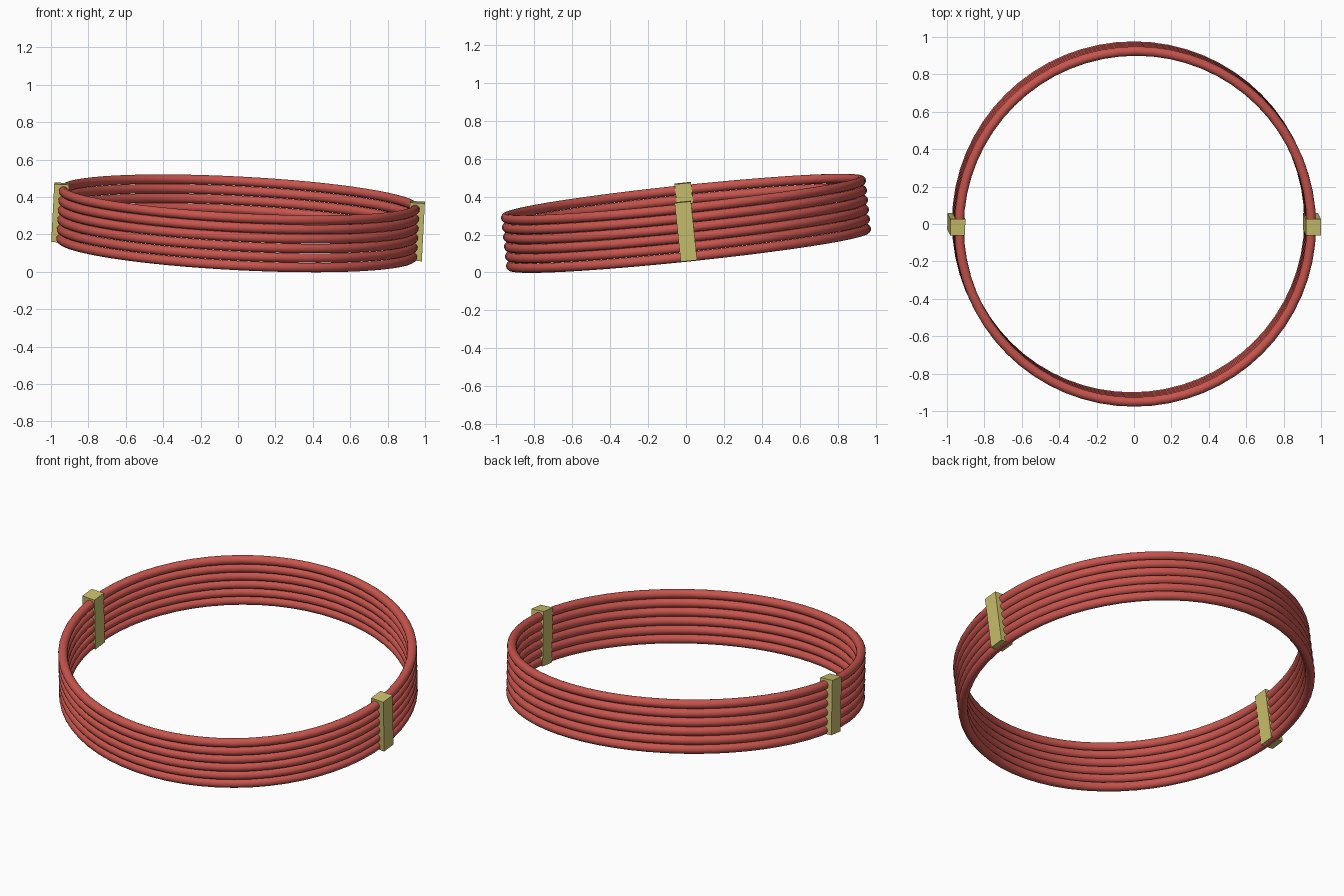
import bpy
import math
from mathutils import Euler, Matrix, Vector

default_cube = bpy.data.objects.get("Cube")
if default_cube:
    bpy.data.objects.remove(default_cube, do_unlink=True)

RING_COUNT = 6
RING_RADIUS = 0.943
WIRE_RADIUS = 0.0253
SPACING = 0.0512

# The whole stack leans towards the front and the left
TILT = Matrix.Translation((0, 0, 0.259)) @ Euler((0.104, 0.052, 0)).to_matrix().to_4x4()


def make_material(name, color):
    mat = bpy.data.materials.new(name)
    mat.use_nodes = True
    mat.diffuse_color = (*color, 1)
    mat.node_tree.nodes["Principled BSDF"].inputs["Base Color"].default_value = (*color, 1)
    return mat


red = make_material("red", (0.58, 0.09, 0.075))
gold = make_material("pale_gold", (0.58, 0.52, 0.15))


def place(obj, name, offset, mat):
    obj.name = name
    obj.matrix_world = TILT @ Matrix.Translation(Vector(offset))
    obj.data.materials.append(mat)


# Stacked wire rings
for i in range(RING_COUNT):
    bpy.ops.mesh.primitive_torus_add(major_radius=RING_RADIUS, minor_radius=WIRE_RADIUS,
                                     major_segments=64, minor_segments=16)
    ring = bpy.context.object
    bpy.ops.object.shade_smooth_by_angle(angle=math.radians(40))
    height = (i - (RING_COUNT - 1) / 2) * SPACING
    place(ring, f"ring_{i + 1}", (0, 0, height), red)

# Solid clips that hold the rings on both sides
for side, name in ((1, "left_clip"), (-1, "right_clip")):
    bpy.ops.mesh.primitive_cube_add(size=1)
    clip = bpy.context.object
    clip.data.transform(Matrix.Diagonal((0.08, 0.087, 0.312, 1)))
    place(clip, name, (side * 0.952, 0, 0.008), gold)
